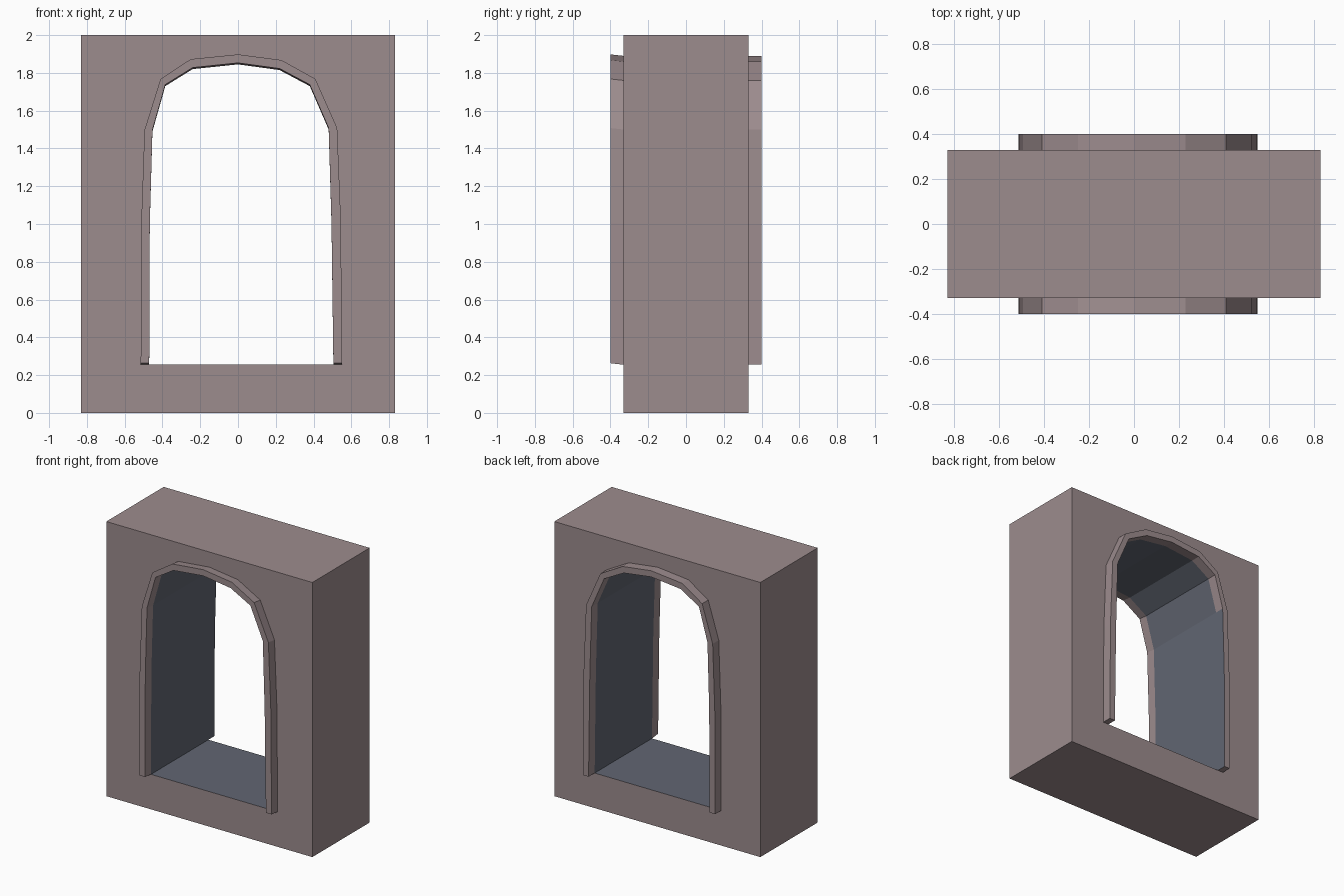
import bpy, bmesh

if "Cube" in bpy.data.objects:
    bpy.data.objects.remove(bpy.data.objects["Cube"])

def material(name, rgb):
    m = bpy.data.materials.new(name)
    m.diffuse_color = (*rgb, 1)
    m.use_nodes = True
    m.node_tree.nodes["Principled BSDF"].inputs["Base Color"].default_value = m.diffuse_color
    return m

stone = material("mauve stone", (0.335, 0.262, 0.270))
lining = material("slate lining", (0.120, 0.133, 0.168))

# Arch profiles in x, z, running from the left foot to the right foot
INNER = [(-.47, .255), (-.467, 1.0), (-.453, 1.49), (-.385, 1.73), (-.24, 1.82), (0, 1.845),
         (.22, 1.815), (.38, 1.73), (.48, 1.50), (.495, 1.0), (.505, .255)]
OUTER = [(-.515, .255), (-.512, 1.0), (-.495, 1.49), (-.41, 1.76), (-.25, 1.865), (0, 1.89),
         (.23, 1.86), (.41, 1.76), (.525, 1.50), (.545, 1.0), (.55, .255)]

def finish(name, bm):
    bmesh.ops.recalc_face_normals(bm, faces=bm.faces)
    me = bpy.data.meshes.new(name)
    bm.to_mesh(me)
    bm.free()
    me.materials.append(stone)
    me.materials.append(lining)
    ob = bpy.data.objects.new(name, me)
    bpy.context.collection.objects.link(ob)
    return ob

# Thick wall with an arched opening; the passage faces are slate
def make_wall():
    bm = bmesh.new()
    for loop in ([(-.83, 0), (.83, 0), (.83, 2), (-.83, 2)], INNER):
        vs = [bm.verts.new((x, -.33, z)) for x, z in loop]
        for i, v in enumerate(vs):
            bm.edges.new((v, vs[(i + 1) % len(vs)]))
    bmesh.ops.triangle_fill(bm, edges=bm.edges[:], use_beauty=True, normal=(0, -1, 0))
    front = bm.faces[:]
    ext = bmesh.ops.extrude_face_region(bm, geom=front, use_keep_orig=True)
    moved = [g for g in ext["geom"] if isinstance(g, bmesh.types.BMVert)]
    bmesh.ops.translate(bm, vec=(0, .66, 0), verts=moved)
    for f in bm.faces:
        c = f.calc_center_median()
        f.normal_update()
        if abs(f.normal.y) < .5 and abs(c.x) < .7 and .1 < c.z < 1.95:
            f.material_index = 1
    return finish("arched_wall", bm)

# Raised moulding around the opening; lift tilts its outer end upward
def make_trim(name, y_wall, y_end, lift, slate_jamb):
    bm = bmesh.new()
    rings = []
    for (xi, zi), (xo, zo) in zip(INNER, OUTER):
        rings.append([bm.verts.new(p) for p in (
            (xi, y_wall, zi), (xo, y_wall, zo),
            (xo, y_end, zo + lift), (xi, y_end, zi + lift))])
    for n, (a, b) in enumerate(zip(rings, rings[1:])):
        for i in range(1, 4):          # outer side, end face, inner side
            j = (i + 1) % 4
            f = bm.faces.new((a[i], a[j], b[j], b[i]))
            if i == 3 and slate_jamb and n < 2:
                f.material_index = 1
        bm.faces.new((a[0], a[1], b[1], b[0]))
    bm.faces.new(rings[0])
    bm.faces.new(rings[-1])
    return finish(name, bm)

make_wall()
make_trim("front_trim", -.33, -.40, .008, False)
make_trim("back_trim", .33, .40, 0, True)
